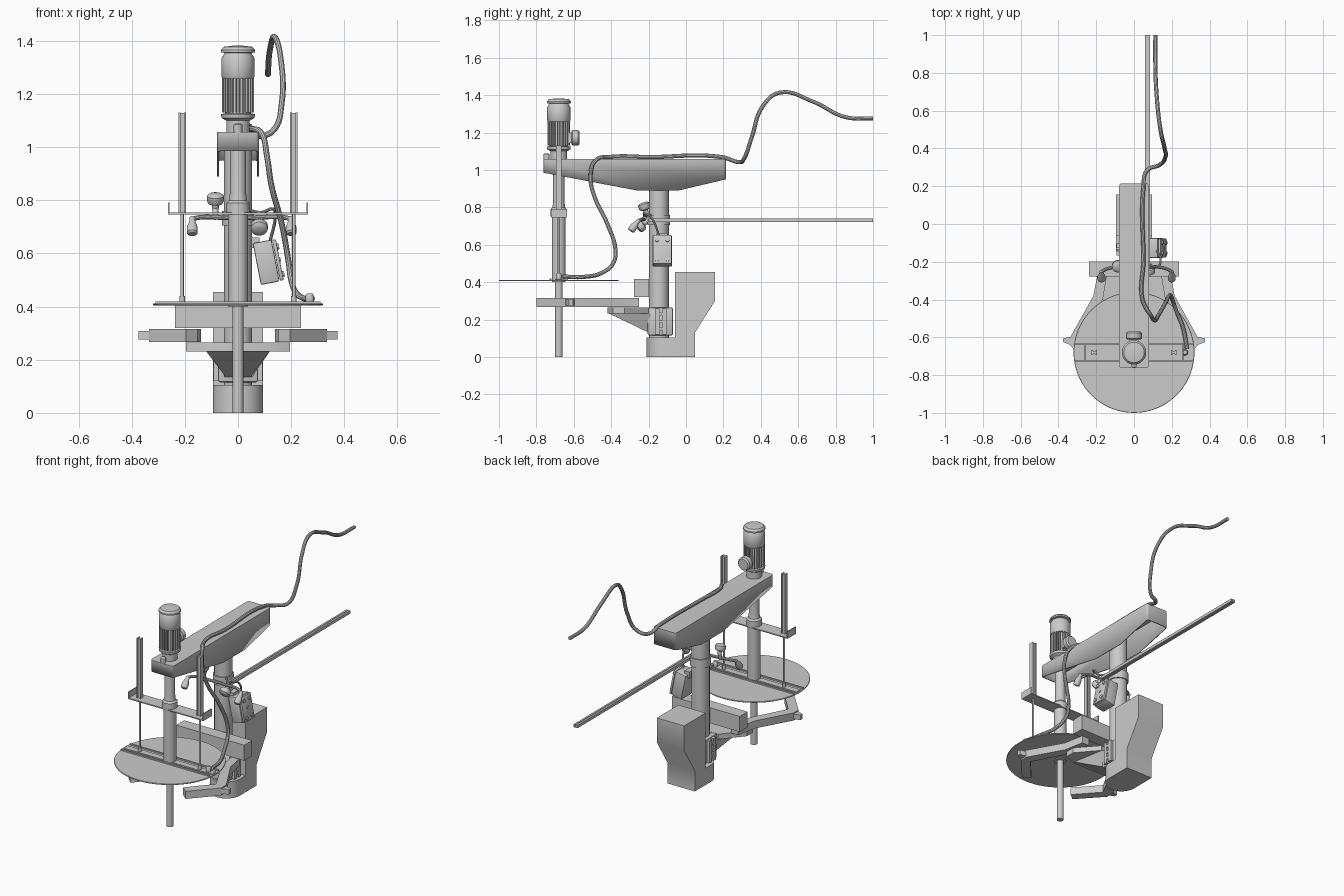
import bpy, bmesh, math
from math import sin, cos, pi
from mathutils import Vector


def finish(name, bm):
    bmesh.ops.recalc_face_normals(bm, faces=bm.faces)
    me = bpy.data.meshes.new(name)
    bm.to_mesh(me)
    bm.free()
    ob = bpy.data.objects.new(name, me)
    bpy.context.collection.objects.link(ob)
    return ob


def box(name, lo, hi, bevel=0.0):
    bm = bmesh.new()
    bmesh.ops.create_cube(bm, size=1)
    for v in bm.verts:
        v.co = Vector([(a + b) / 2 + c * (b - a) for a, b, c in zip(lo, hi, v.co)])
    if bevel:
        bmesh.ops.bevel(bm, geom=list(bm.edges), offset=bevel, segments=2, affect='EDGES', profile=0.5)
    return finish(name, bm)


def prism_bm(pts, a, b, axis):
    # axis x: pts are (y, z); axis z: pts are (x, y)
    bm = bmesh.new()
    place = (lambda p, t: (t, p[0], p[1])) if axis == 'x' else (lambda p, t: (p[0], p[1], t))
    r1 = [bm.verts.new(place(p, a)) for p in pts]
    r2 = [bm.verts.new(place(p, b)) for p in pts]
    bm.faces.new(r1)
    bm.faces.new(r2[::-1])
    for i in range(len(pts)):
        j = (i + 1) % len(pts)
        bm.faces.new((r1[i], r1[j], r2[j], r2[i]))
    bmesh.ops.recalc_face_normals(bm, faces=bm.faces)
    return bm


def prism(name, pts, a, b, axis):
    return finish(name, prism_bm(pts, a, b, axis))


def lathe(name, prof, base, direction=(0, 0, 1), n=32):
    # prof: (radius, height) pairs turned about a direction
    q = Vector((0, 0, 1)).rotation_difference(Vector(direction))
    bm = bmesh.new()
    rings = [[bm.verts.new(Vector(base) + q @ Vector((r * cos(2 * pi * i / n), r * sin(2 * pi * i / n), h)))
              for i in range(n)] for r, h in prof]
    bm.faces.new(rings[0])
    bm.faces.new(rings[-1])
    for a, b in zip(rings, rings[1:]):
        for i in range(n):
            bm.faces.new((a[i], a[(i + 1) % n], b[(i + 1) % n], b[i]))
    return finish(name, bm)


def rod(name, p, q, r, n=24):
    d = Vector(q) - Vector(p)
    return lathe(name, [(r, 0), (r, d.length)], p, d.normalized(), n)


def tube(name, pts, r):
    cu = bpy.data.curves.new(name, 'CURVE')
    cu.dimensions = '3D'
    cu.bevel_depth, cu.bevel_resolution, cu.use_fill_caps = r, 3, True
    cu.resolution_u = 8
    sp = cu.splines.new('BEZIER')
    sp.bezier_points.add(len(pts) - 1)
    for bp, p in zip(sp.bezier_points, pts):
        bp.co = p
        bp.handle_left_type = bp.handle_right_type = 'AUTO'
    ob = bpy.data.objects.new(name, cu)
    bpy.context.collection.objects.link(ob)
    bpy.context.view_layer.objects.active = ob
    ob.select_set(True)
    bpy.ops.object.convert(target='MESH')
    bpy.context.object.select_set(False)


SY = -0.68  # spindle position
CY = -0.145  # column position

# Base and counterweight
base = [(0.095 * cos(pi + pi * i / 24), -0.115 + 0.095 * sin(pi + pi * i / 24)) for i in range(25)]
prism("column_base", base + [(0.095, -0.06), (-0.095, -0.06)], 0, 0.105, 'z')
prism("counterweight", [(-0.06, 0), (-0.06, 0.455), (0.155, 0.455), (0.155, 0.3), (0.048, 0.13), (0.048, 0)],
      -0.095, 0.095, 'x')

# Main column and its split clamp
rod("main_column", (0, CY, 0.1), (0, CY, 1.045), 0.053, 40)
box("column_clamp", (-0.075, -0.205, 0.115), (0.075, -0.07, 0.265), 0.008)
for s in (-1, 1):
    for y in (-0.155, -0.115):
        box("clamp_lug", (s * 0.083 - 0.01, y - 0.012, 0.12), (s * 0.083 + 0.01, y + 0.012, 0.26))
    for z in (0.15, 0.19, 0.23):
        rod("clamp_bolt", (s * 0.07, -0.135, z), (s * 0.095, -0.135, z), 0.009, 6)

# Cradle bracket: shelf plate, tapered gusset and cross box
prism("bracket_plate", [(-0.195, -0.39), (-0.12, -0.42), (0.12, -0.42), (0.195, -0.39), (0.195, -0.33),
                        (0.085, -0.2), (-0.085, -0.2), (-0.195, -0.33)], 0.232, 0.265, 'z')
bm = bmesh.new()
top = [bm.verts.new(c) for c in ((-0.12, -0.41, 0.232), (0.12, -0.41, 0.232), (0.08, -0.19, 0.232), (-0.08, -0.19, 0.232))]
bot = [bm.verts.new(c) for c in ((-0.05, -0.22, 0.14), (0.05, -0.22, 0.14), (0.05, -0.19, 0.13), (-0.05, -0.19, 0.13))]
bm.faces.new(top)
bm.faces.new(bot)
for i in range(4):
    bm.faces.new((top[i], top[(i + 1) % 4], bot[(i + 1) % 4], bot[i]))
finish("bracket_gusset", bm)
box("cross_box", (-0.237, -0.277, 0.32), (0.237, -0.198, 0.418))

# Cradle arms, bent inward, with a pointed tab on each elbow
arm = [(0.19, -0.25), (0.215, -0.38), (0.335, -0.595), (0.335, -0.645), (0.195, -0.8),
       (0.152, -0.765), (0.28, -0.62), (0.165, -0.4), (0.14, -0.25)]
tab = [(0.325, -0.595), (0.375, -0.605), (0.375, -0.625), (0.325, -0.645)]
for s in (-1, 1):
    prism("cradle_arm", [(s * x, y) for x, y in arm], 0.267, 0.315, 'z')
    prism("cradle_tab", [(s * x, y) for x, y in tab], 0.276, 0.308, 'z')

# Overhead arm: hollow housing, open underneath
bm = prism_bm([(-0.762, 1.058), (0.215, 1.058), (0.215, 0.95), (-0.04, 0.89), (-0.26, 0.89), (-0.762, 0.985)],
              -0.079, 0.079, 'x')
ends = [e for e in bm.edges if abs((e.verts[0].co - e.verts[1].co).normalized().z) > 0.99]
bmesh.ops.bevel(bm, geom=ends, offset=0.015, segments=4, affect='EDGES', profile=0.5)
bm.normal_update()
bmesh.ops.delete(bm, geom=[f for f in bm.faces if f.normal.z < -0.3], context='FACES')
housing = finish("overhead_arm", bm)
mod = housing.modifiers.new("wall", 'SOLIDIFY')
mod.thickness, mod.offset = 0.008, -1

# Spindle, its sleeve and collar
lathe("spindle", [(0.02, 0), (0.02, 0.4), (0.037, 0.4), (0.037, 0.75), (0.044, 0.75), (0.044, 0.79),
                  (0.034, 0.8), (0.03, 0.83), (0.03, 1.06)], (0, SY, 0), n=36)

# Round lid with its two cross rails
lathe("lid", [(0.318, 0.405), (0.32, 0.407), (0.32, 0.41), (0.318, 0.412)], (0, SY, 0), n=72)
for y in (SY - 0.045, SY + 0.045):
    box("lid_rail", (-0.31, y - 0.005, 0.41), (0.31, y + 0.005, 0.42))
box("lid_strip", (-0.31, SY - 0.02, 0.41), (0.31, SY + 0.02, 0.416))

# Guide crossbar with turned-up ends
box("guide_crossbar", (-0.26, SY - 0.043, 0.747), (0.26, SY + 0.043, 0.754))
for s in (-1, 1):
    x = s * 0.21
    box("crossbar_end", (s * 0.26 - 0.003, SY - 0.043, 0.747), (s * 0.26 + 0.003, SY + 0.043, 0.792))
    # Guide post: two flanges and a web over a thin lift rod
    for dx in (-0.0105, 0.0105):
        box("guide_flange", (x + dx - 0.0035, SY - 0.014, 0.754), (x + dx + 0.0035, SY + 0.014, 1.13))
    box("guide_web", (x - 0.008, SY - 0.008, 0.754), (x + 0.008, SY + 0.008, 1.128))
    rod("lift_rod", (x, SY, 0.41), (x, SY, 0.75), 0.006, 12)
    rod("lift_rod_bush", (x, SY, 0.41), (x, SY, 0.44), 0.011, 12)

# Motor: mount, finned body, fan cowl and rain cap
lathe("motor_mount", [(0.044, 1.055), (0.044, 1.1), (0.062, 1.11), (0.064, 1.125), (0.049, 1.127), (0.049, 1.265)], (0, SY, 0))
for i in range(24):
    a = 2 * pi * (i + 0.5) / 24
    fin = box("motor_fin", (0.045, -0.0022, 1.13), (0.061, 0.0022, 1.26))
    fin.rotation_euler.z = a
    fin.location.y = SY
lathe("motor_cowl", [(0.058, 1.258), (0.062, 1.265), (0.062, 1.335), (0.05, 1.355), (0.064, 1.357),
                     (0.064, 1.366), (0.054, 1.378), (0.02, 1.382)], (0, SY, 0), n=36)
box("terminal_neck", (-0.025, SY + 0.045, 1.145), (0.025, SY + 0.075, 1.2))
lathe("terminal_box", [(0.034, 0), (0.042, 0.006), (0.042, 0.034), (0.034, 0.042)], (0, SY + 0.068, 1.172), (0, 1, 0), 12)
lathe("arm_front_bolt", [(0.016, 0), (0.016, 0.03), (0.01, 0.034)], (0, -0.745, 1.055), n=16)

# Boom rail: two strips with a groove between
for x in (0.064, 0.080):
    box("boom_rail", (x - 0.006, -0.2, 0.722), (x + 0.006, 1.0, 0.74))
box("boom_core", (0.064, -0.198, 0.724), (0.08, 0.998, 0.735))

# Tilted control box with knobs on the outer face
def tilt(ob):
    ob.rotation_euler.y = math.radians(-11)
    ob.location = (0.112, -0.127, 0.568)

tilt(box("control_box", (-0.042, -0.052, -0.08), (0.03, 0.052, 0.08), 0.006))
tilt(box("control_lid", (0.032, -0.05, -0.078), (0.046, 0.05, 0.078), 0.004))
for y in (-0.028, 0.028):
    for z in (0.05, -0.055):
        tilt(rod("control_knob", (0.044, y, z), (0.053, y, z), 0.011, 16))
tilt(rod("control_button", (0.044, 0.0, 0.0), (0.05, 0.0, 0.0), 0.008, 16))
box("control_hanger", (0.045, -0.16, 0.62), (0.08, -0.1, 0.66))

# Handlebar on the column with drooping grips and two valves
rod("column_ring", (0, CY, 0.705), (0, CY, 0.76), 0.06, 40)
tube("handlebar", [(-0.172, -0.255, 0.728), (-0.15, -0.24, 0.735), (-0.05, -0.225, 0.735), (0.05, -0.225, 0.735),
                   (0.18, -0.24, 0.735), (0.2, -0.255, 0.728)], 0.009)
for x in (-0.172, 0.2):
    lathe("grip", [(0.01, 0), (0.012, 0.02), (0.02, 0.045), (0.02, 0.072), (0.012, 0.078)],
          (x, -0.25, 0.735), Vector((0, -0.6, -0.8)).normalized(), 20)
knob = [(0.012, 0), (0.014, 0.02), (0.026, 0.024), (0.032, 0.034), (0.032, 0.054), (0.022, 0.062), (0.01, 0.064)]
lathe("upper_valve", knob, (-0.085, -0.21, 0.765), Vector((0, -0.3, 0.95)).normalized(), 20)
rod("upper_valve_stem", (-0.085, -0.225, 0.73), (-0.085, -0.21, 0.78), 0.011, 16)
lathe("lower_valve", knob, (0.08, -0.21, 0.725), Vector((0, -0.8, -0.6)).normalized(), 20)
tube("small_hose", [(0.05, -0.19, 0.76), (0.09, -0.22, 0.755), (0.13, -0.22, 0.768), (0.14, -0.19, 0.75), (0.12, -0.14, 0.64)], 0.006)

# Supply cable from the rear, along the arm, down to the lid
tube("supply_cable", [(0.113, 1.0, 1.275), (0.113, 0.85, 1.283), (0.12, 0.68, 1.365), (0.14, 0.5, 1.413), (0.16, 0.41, 1.34),
                      (0.165, 0.35, 1.17), (0.13, 0.31, 1.06), (0.07, 0.285, 1.042), (0.05, 0.19, 1.069),
                      (0.05, -0.2, 1.069), (0.045, -0.4, 1.07), (0.09, -0.485, 1.05), (0.11, -0.51, 0.96),
                      (0.125, -0.49, 0.86), (0.165, -0.42, 0.71), (0.19, -0.377, 0.57), (0.2, -0.39, 0.5),
                      (0.22, -0.45, 0.45), (0.26, -0.55, 0.428), (0.28, -0.66, 0.43)], 0.011)
lathe("cable_connector", [(0.014, 0), (0.016, 0.01), (0.016, 0.03), (0.01, 0.04)], (0.27, SY, 0.41), n=16)

# Smooth the round parts and keep edges crisp
for ob in bpy.data.objects:
    if ob.type == 'MESH':
        ob.select_set(True)
        bpy.context.view_layer.objects.active = ob
bpy.ops.object.shade_smooth_by_angle(angle=math.radians(35))
